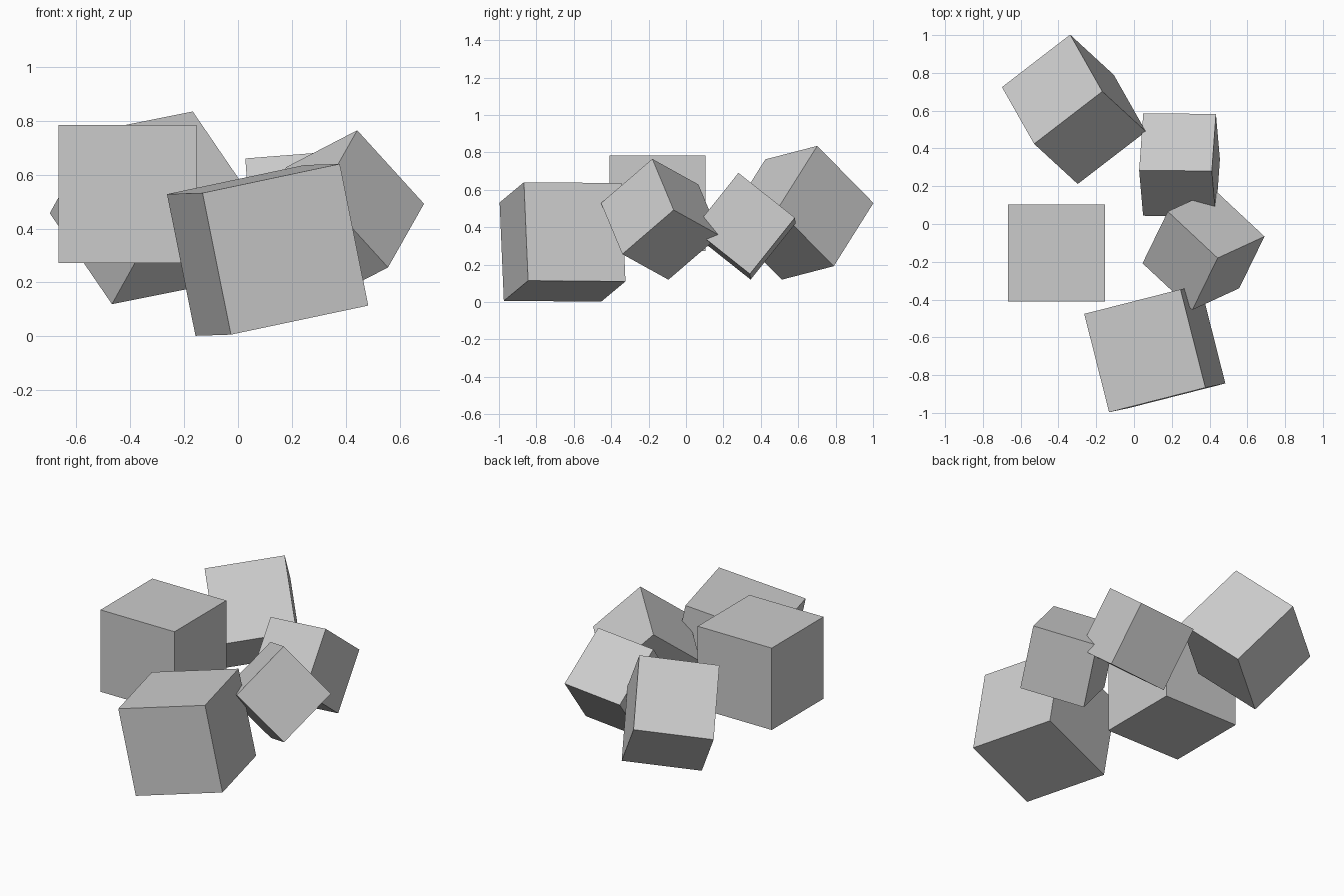
import bpy
from mathutils import Vector, Matrix

if "Cube" in bpy.data.objects:
    bpy.data.objects.remove(bpy.data.objects["Cube"])


def block(name, size, centre, edge_a, edge_b):
    """Cube turned so that its local x and y follow the two given edges."""
    x = Vector(edge_a).normalized()
    y = Vector(edge_b)
    y = (y - x * y.dot(x)).normalized()
    z = x.cross(y)
    bpy.ops.mesh.primitive_cube_add(size=size)
    ob = bpy.context.object
    ob.name = name
    rot = Matrix((x, y, z)).transposed().to_4x4()
    ob.matrix_world = Matrix.Translation(centre) @ rot
    return ob


# Level block on the left
block("level_block", 0.513, (-0.41, -0.153, 0.528), (1, 0, 0), (0, 1, 0))
# Large block at the front, slightly tilted
block("front_block", 0.537, (0.11, -0.66, 0.321), (0.51, 0.13, 0.108), (-0.125, 0.52, -0.003))
# Tumbling block at the back left
block("back_block", 0.461, (-0.318, 0.607, 0.477), (-0.17, 0.30, -0.305), (-0.36, -0.28, -0.07))
# Small block at the back right
block("small_back_block", 0.386, (0.241, 0.313, 0.405), (-0.385, 0.004, -0.03), (0.02, 0.302, -0.24))
# Small block on the right, balanced near a corner
block("small_right_block", 0.386, (0.368, -0.137, 0.442), (0.25, 0.115, -0.275), (-0.135, -0.275, -0.235))
